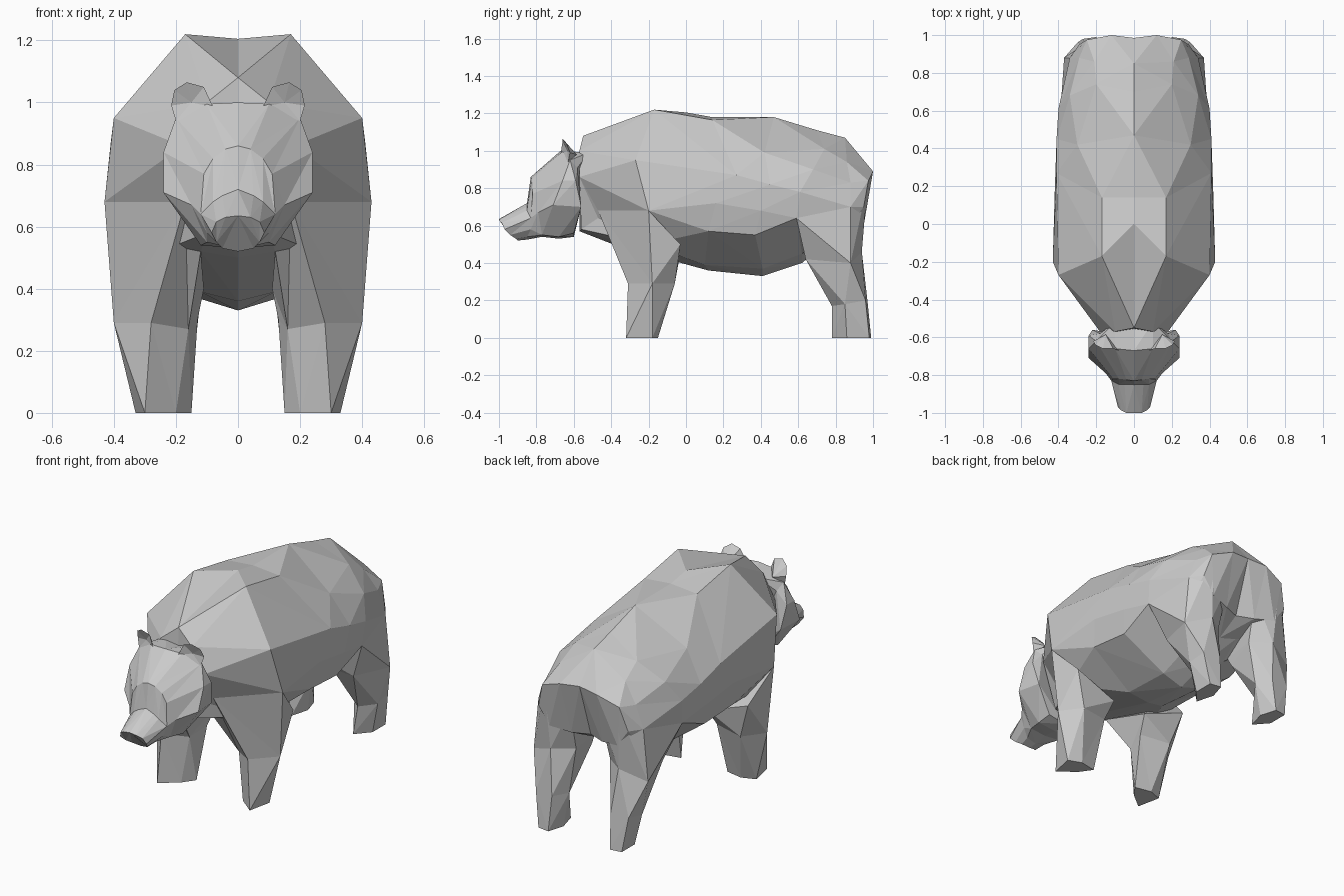
import bpy, bmesh
from mathutils import Vector

fur = bpy.data.materials.new("grey_fur")
fur.diffuse_color = (0.6, 0.6, 0.6, 1)


def finish(name, bm):
    """Mirror the half across x = 0 and make a flat-shaded object."""
    bmesh.ops.triangulate(bm, faces=bm.faces[:])
    bmesh.ops.mirror(bm, geom=bm.verts[:] + bm.edges[:] + bm.faces[:],
                     axis='X', merge_dist=0.0005)
    bmesh.ops.remove_doubles(bm, verts=bm.verts[:], dist=0.0005)
    bmesh.ops.recalc_face_normals(bm, faces=bm.faces[:])
    me = bpy.data.meshes.new(name)
    bm.to_mesh(me)
    bm.free()
    me.materials.append(fur)
    bpy.context.collection.objects.link(bpy.data.objects.new(name, me))


def loft(name, rings, closed):
    """Skin a row of rings; open rings run from top centre to bottom centre."""
    bm = bmesh.new()
    rows = [[bm.verts.new(p) for p in r] for r in rings]
    n = len(rows[0])
    for a, b in zip(rows, rows[1:]):
        mid = sum((v.co for v in a + b), Vector()) / (2 * n)
        if not closed:
            mid.x = 0
        for i in range(n if closed else n - 1):
            j = (i + 1) % n
            # split each quad along its outward-bulging diagonal
            d1 = ((a[i].co + b[j].co) / 2 - mid).length
            d2 = ((a[j].co + b[i].co) / 2 - mid).length
            if d1 >= d2:
                tris = (a[i], a[j], b[j]), (a[i], b[j], b[i])
            else:
                tris = (a[i], a[j], b[i]), (a[j], b[j], b[i])
            for t in tris:
                bm.faces.new(t)
    for end in (rows[0], rows[-1]):
        bm.faces.new(end)
    finish(name, bm)


# Trunk: neck, shoulders, waist, belly, hips, rump
loft("body", [
    [(0, -.55, 1.08), (.1, -.57, 1.0), (.18, -.57, .86), (.17, -.47, .68),
     (.15, -.47, .64), (.1, -.56, .58), (0, -.57, .57)],
    [(0, 0, 1.205), (.17, -.17, 1.22), (.4, -.27, .95), (.43, -.2, .68),
     (.3, -.2, .5), (.12, -.39, .52), (0, -.39, .5)],
    [(0, .14, 1.18), (.17, .14, 1.165), (.41, .27, .87), (.42, .16, .72),
     (.39, .12, .57), (.12, .1, .39), (0, .12, .36)],
    [(0, .47, 1.18), (.3, .42, .99), (.41, .45, .82), (.41, .4, .68),
     (.38, .37, .55), (.13, .41, .37), (0, .41, .33)],
    [(0, .7, 1.11), (.2, .74, 1.01), (.34, .68, .9), (.4, .61, .78),
     (.39, .59, .64), (.13, .62, .45), (0, .62, .4)],
    [(0, .85, 1.07), (.21, .86, .94), (.29, .88, .83), (.34, .88, .7),
     (.32, .85, .57), (.1, .76, .52), (0, .74, .5)],
    [(0, .985, .9), (.12, 1, .89), (.25, .975, .84), (.29, .95, .7),
     (.22, .95, .6), (.1, .92, .58), (0, .88, .58)],
], False)

# Head with tapering muzzle
loft("head", [
    [(0, -.52, .97), (.1, -.52, .99), (.18, -.58, .91), (.24, -.59, .84),
     (.22, -.56, .7), (.11, -.6, .56), (0, -.6, .54)],
    [(0, -.67, 1.0), (.1, -.66, .995), (.2, -.62, .95), (.24, -.66, .84),
     (.24, -.71, .71), (.12, -.68, .54), (0, -.68, .53)],
    [(0, -.83, .86), (.04, -.825, .85), (.08, -.82, .82), (.11, -.82, .77),
     (.15, -.79, .67), (.1, -.77, .55), (0, -.77, .54)],
    [(0, -.85, .72), (.05, -.85, .7), (.08, -.85, .68), (.12, -.83, .64),
     (.1, -.83, .58), (.06, -.85, .54), (0, -.85, .525)],
    [(0, -1, .635), (.04, -1, .63), (.07, -.985, .615), (.085, -.97, .58),
     (.07, -.94, .55), (.05, -.91, .53), (0, -.9, .52)],
], False)

# Front legs: shoulder, knee, narrow wedge foot
loft("front_legs", [
    [(.17, -.47, .68), (.43, -.2, .68), (.38, -.03, .5), (.11, -.04, .4),
     (.12, -.39, .52)],
    [(.28, -.31, .29), (.4, -.18, .29), (.31, -.06, .29), (.13, -.1, .3),
     (.16, -.22, .27)],
    [(.3, -.32, 0), (.33, -.18, 0), (.25, -.15, 0), (.15, -.17, 0),
     (.2, -.24, 0)],
], True)

# Hind legs: thigh, hock, ankle, foot
loft("hind_legs", [
    [(.39, .59, .64), (.34, .88, .7), (.24, .97, .82), (.1, .93, .72),
     (.14, .64, .46)],
    [(.3, .64, .42), (.37, .88, .4), (.22, .94, .46), (.11, .86, .46),
     (.14, .67, .41)],
    [(.23, .78, .17), (.31, .85, .18), (.3, .96, .2), (.19, .97, .2),
     (.14, .88, .2)],
    [(.2, .78, 0), (.27, .86, 0), (.27, .98, 0), (.2, .99, 0),
     (.17, .89, 0)],
], True)

# Ears: faceted cups coming to a point behind
bm = bmesh.new()
rim = [bm.verts.new(p) for p in [
    (.08, -.67, .985), (.11, -.66, 1.05), (.165, -.66, 1.065),
    (.205, -.64, 1.04), (.215, -.62, .99), (.2, -.63, .94)]]
back = bm.verts.new((.15, -.585, .98))
dish = bm.verts.new((.15, -.635, 1.0))
for i in range(6):
    a, b = rim[i], rim[(i + 1) % 6]
    bm.faces.new((a, b, back))
    bm.faces.new((b, a, dish))
finish("ears", bm)
